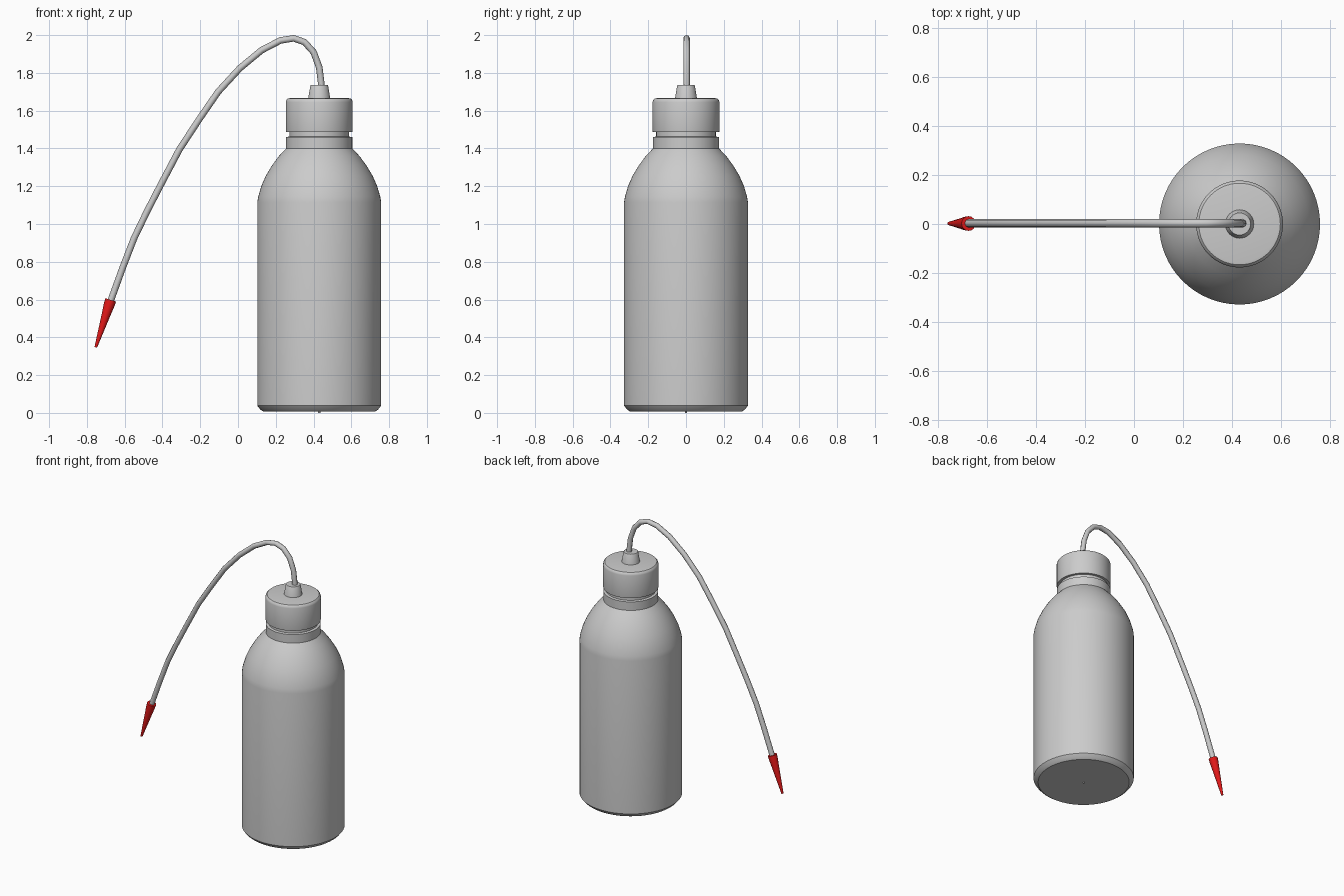
import bpy, bmesh, math
from mathutils import Vector, Matrix

if "Cube" in bpy.data.objects:
    bpy.data.objects.remove(bpy.data.objects["Cube"])

AXIS_X = 0.43  # vertical axis of the bottle


def finish(obj, angle=30):
    bpy.ops.object.select_all(action='DESELECT')
    obj.select_set(True)
    bpy.context.view_layer.objects.active = obj
    bpy.ops.object.shade_smooth_by_angle(angle=math.radians(angle))


def lathe(name, profile, steps=64, matrix=Matrix.Translation((AXIS_X, 0, 0))):
    """Spin a closed (radius, height) profile around z."""
    bm = bmesh.new()
    verts = [bm.verts.new((r, 0, z)) for r, z in profile]
    edges = [bm.edges.new(p) for p in zip(verts, verts[1:])]
    bmesh.ops.spin(bm, geom=verts + edges, cent=(0, 0, 0), axis=(0, 0, 1),
                   angle=math.tau, steps=steps)
    bmesh.ops.remove_doubles(bm, verts=bm.verts, dist=1e-5)
    bmesh.ops.recalc_face_normals(bm, faces=bm.faces)
    mesh = bpy.data.meshes.new(name)
    bm.to_mesh(mesh)
    bm.free()
    obj = bpy.data.objects.new(name, mesh)
    bpy.context.collection.objects.link(obj)
    obj.matrix_world = matrix
    finish(obj)
    return obj


# Bottle: chamfered base, straight body, domed shoulder, grooved neck
lathe("bottle", [
    (0, 0.008), (0.298, 0.008), (0.312, 0.018), (0.328, 0.038),
    (0.328, 1.115), (0.323, 1.145), (0.307, 1.20), (0.283, 1.255),
    (0.250, 1.31), (0.213, 1.36), (0.175, 1.40),
    (0.175, 1.46), (0.158, 1.463), (0.158, 1.55), (0, 1.55)])

# Small moulding mark under the base
lathe("base_mark", [(0, 0), (0.006, 0), (0.006, 0.012), (0, 0.012)], 12)

# Screw cap with rounded top rim
lathe("cap", [
    (0, 1.487), (0.176, 1.487), (0.177, 1.492), (0.177, 1.645),
    (0.174, 1.656), (0.166, 1.664), (0.155, 1.666), (0, 1.666)])

# Tapered nozzle on the cap
lathe("nozzle", [
    (0, 1.655), (0.060, 1.655), (0.047, 1.732), (0.045, 1.735), (0, 1.735)], 32)

# Bent delivery tube
path = [(0.442, 1.70), (0.44, 1.75), (0.43, 1.83), (0.40, 1.91), (0.352, 1.963),
        (0.295, 1.983), (0.225, 1.972), (0.125, 1.92), (0.01, 1.825),
        (-0.105, 1.70), (-0.205, 1.555), (-0.31, 1.395), (-0.405, 1.215),
        (-0.48, 1.07), (-0.55, 0.925), (-0.61, 0.77), (-0.677, 0.585)]
curve = bpy.data.curves.new("tube", 'CURVE')
curve.dimensions = '3D'
curve.bevel_depth = 0.0175
curve.bevel_resolution = 2
curve.use_fill_caps = True
spline = curve.splines.new('POLY')
spline.points.add(len(path) - 1)
for point, (x, z) in zip(spline.points, path):
    point.co = (x, 0.003, z, 1)
tube = bpy.data.objects.new("tube", curve)
bpy.context.collection.objects.link(tube)
bpy.ops.object.select_all(action='DESELECT')
tube.select_set(True)
bpy.context.view_layer.objects.active = tube
bpy.ops.object.convert(target='MESH')
finish(bpy.context.view_layer.objects.active, 50)

# Red tapered tip along the end of the tube
start, end = Vector((-0.674, 0.002, 0.598)), Vector((-0.753, 0.002, 0.347))
direction = end - start
length = direction.length
matrix = Matrix.Translation(start) @ direction.to_track_quat('Z', 'Y').to_matrix().to_4x4()
tip = lathe("tip", [
    (0, 0), (0.030, 0), (0.0285, 0.03), (0.023, 0.085),
    (0.007, length), (0, length)], 16, matrix)
red = bpy.data.materials.new("red_plastic")
red.diffuse_color = (0.8, 0.01, 0.01, 1)
red.use_nodes = True
red.node_tree.nodes["Principled BSDF"].inputs["Base Color"].default_value = red.diffuse_color
tip.data.materials.append(red)
